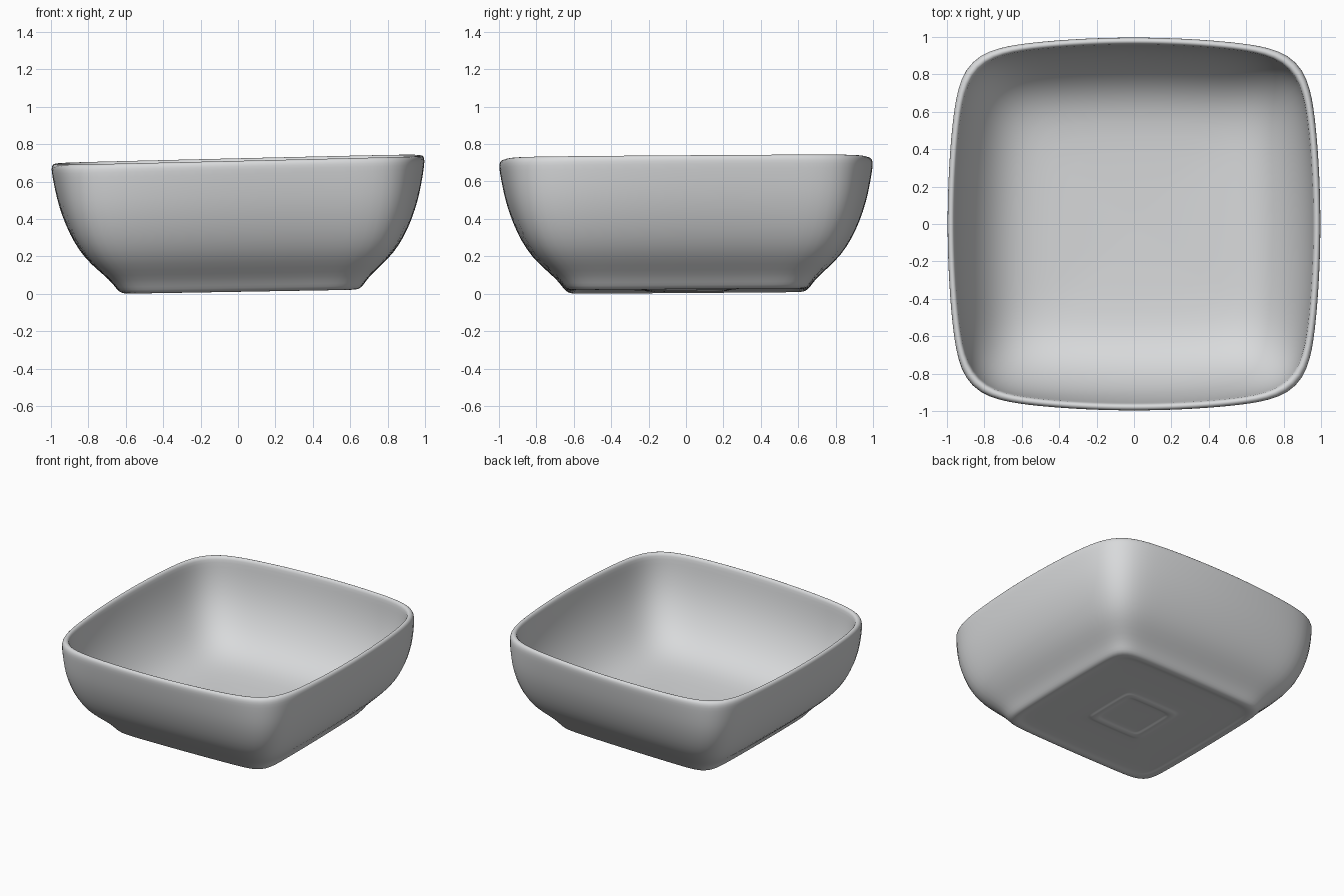
import bpy, bmesh
from math import sin, cos, pi
from mathutils import Matrix, Vector

if "Cube" in bpy.data.objects:
    bpy.data.objects.remove(bpy.data.objects["Cube"], do_unlink=True)

SEGMENTS = 80
HEIGHT = 0.706

# Half width and height, from the centre of the underside to the inner floor
underside = [(0.02, 0.01), (0.155, 0.01), (0.17, 0.009), (0.185, 0.001), (0.215, 0.001),
             (0.23, 0.009), (0.245, 0.01), (0.55, 0.01), (0.58, 0.008), (0.6, 0.001)]
outside = [(0.625, 0.0), (0.648, 0.008), (0.668, 0.035), (0.7, 0.075), (0.757, 0.125),
           (0.825, 0.19), (0.882, 0.275), (0.926, 0.37), (0.96, 0.47), (0.98, 0.56),
           (0.994, 0.64), (0.998, 0.675)]
rim = [(0.994, 0.697), (0.979, HEIGHT), (0.963, 0.698)]
inside = [(0.957, 0.67), (0.948, 0.59), (0.928, 0.49), (0.897, 0.395), (0.853, 0.305),
          (0.795, 0.22), (0.725, 0.153), (0.645, 0.108), (0.55, 0.081), (0.4, 0.067), (0.02, 0.062)]


def square_ring(bm, half, z, power, bow):
    """Add one rounded square loop with softly bowed sides, rising a little to the left."""
    loop = []
    for i in range(SEGMENTS):
        a = 2 * pi * (i + 0.5) / SEGMENTS
        c, s = cos(a), sin(a)
        r = (abs(c) ** power + abs(s) ** power) ** (-1 / power)
        x, y = r * c, r * s
        loop.append(bm.verts.new((half * x * (1 - bow * y * y),
                                  half * y * (1 - bow * x * x),
                                  z + 0.006 * x * z / HEIGHT)))
    return loop


def blend(low, high, z):
    return low + (high - low) * min(1, z / HEIGHT)


# Bowl: one closed shell lofted through all loops
bm = bmesh.new()
rings = []
for points, low_power, low_bow in ((underside, 14, 0.015), (outside, 14, 0.015),
                                   (rim, 10, 0.08), (inside, 7, 0.03)):
    for half, z in points:
        rings.append(square_ring(bm, half, z, blend(low_power, 10, z), blend(low_bow, 0.08, z)))
for lower, upper in zip(rings, rings[1:]):
    for i in range(SEGMENTS):
        j = (i + 1) % SEGMENTS
        bm.faces.new((lower[i], lower[j], upper[j], upper[i]))
bm.faces.new(rings[0])
bm.faces.new(rings[-1])
bmesh.ops.recalc_face_normals(bm, faces=bm.faces)

# Slight handmade lean, then rest on the ground
lean = Matrix.Rotation(0.007, 4, "X") @ Matrix.Rotation(-0.017, 4, "Y")
bmesh.ops.transform(bm, matrix=lean, verts=bm.verts)
low, high = (Vector([pick(v.co[k] for v in bm.verts) for k in range(3)]) for pick in (min, max))
middle = (low + high) / 2
bmesh.ops.translate(bm, vec=(-middle.x, -middle.y, -low.z), verts=bm.verts)

mesh = bpy.data.meshes.new("bowl")
bm.to_mesh(mesh)
bm.free()
bowl = bpy.data.objects.new("bowl", mesh)
bpy.context.collection.objects.link(bowl)

# Glazed grey
grey = bpy.data.materials.new("light_grey")
grey.use_nodes = True
colour = (0.69, 0.7, 0.71, 1)
grey.diffuse_color = colour
grey.node_tree.nodes["Principled BSDF"].inputs["Base Color"].default_value = colour
mesh.materials.append(grey)

# Smooth surface
mesh.polygons.foreach_set("use_smooth", [True] * len(mesh.polygons))
smooth = bowl.modifiers.new("smooth", "SUBSURF")
smooth.levels = smooth.render_levels = 1
